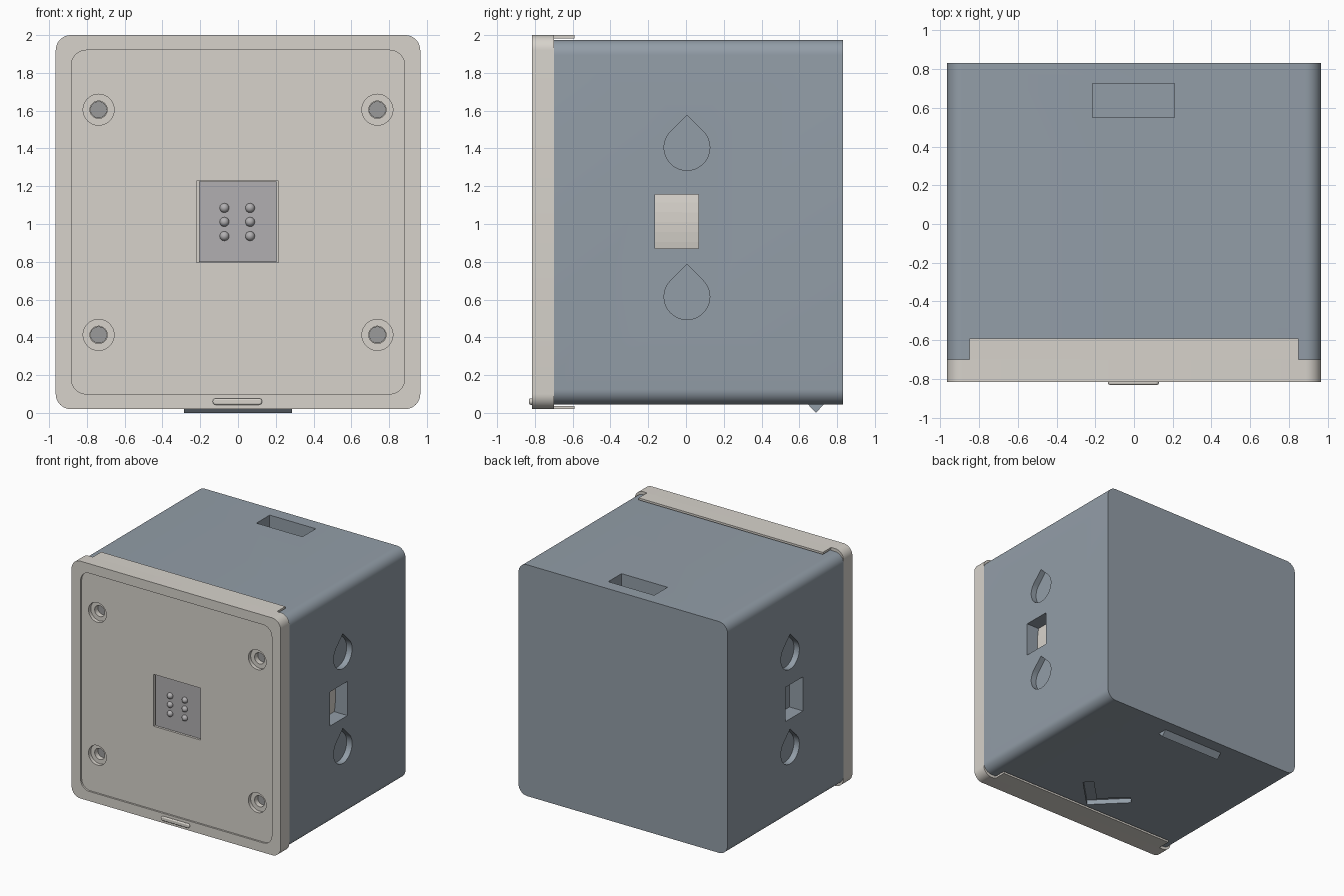
import bpy, bmesh, math
from mathutils import Vector

if "Cube" in bpy.data.objects:
    bpy.data.objects.remove(bpy.data.objects["Cube"])

def material(name, rgb):
    m = bpy.data.materials.new(name)
    m.diffuse_color = (*rgb, 1)
    m.use_nodes = True
    m.node_tree.nodes["Principled BSDF"].inputs["Base Color"].default_value = m.diffuse_color
    return m

BLUE = material("blue_grey", (0.29, 0.34, 0.39))
BEIGE = material("warm_white", (0.68, 0.65, 0.60))
GREY = material("mid_grey", (0.44, 0.43, 0.44))
STEEL = material("steel", (0.33, 0.33, 0.33))

def rounded(cx, cz, w, h, r, n=10):
    pts = []
    for i, (sx, sz) in enumerate(((1, 1), (-1, 1), (-1, -1), (1, -1))):
        for k in range(n + 1):
            a = math.pi / 2 * (i + k / n)
            pts.append((cx + sx * (w / 2 - r) + r * math.cos(a), cz + sz * (h / 2 - r) + r * math.sin(a)))
    return pts

def circle(cx, cz, r, n=40):
    return [(cx + r * math.cos(2 * math.pi * k / n), cz + r * math.sin(2 * math.pi * k / n)) for k in range(n)]

def rect(u0, u1, v0, v1):
    return [(u0, v0), (u1, v0), (u1, v1), (u0, v1)]

def teardrop(cy, cz, r):
    # circle with a 45 degree point on top
    arc = [math.radians(135 + 270 * k / 36) for k in range(37)]
    return [(cy, cz + r * math.sqrt(2))] + [(cy + r * math.cos(a), cz + r * math.sin(a)) for a in arc]

def prism(name, pts, axis, a, b, mat=None):
    """Extrude a 2D profile along an axis from a to b."""
    put = {'x': lambda u, v, t: (t, u, v), 'y': lambda u, v, t: (u, t, v), 'z': lambda u, v, t: (u, v, t)}[axis]
    bm = bmesh.new()
    lo = [bm.verts.new(put(u, v, a)) for u, v in pts]
    hi = [bm.verts.new(put(u, v, b)) for u, v in pts]
    bm.faces.new(lo)
    bm.faces.new(hi)
    for i in range(len(pts)):
        j = (i + 1) % len(pts)
        bm.faces.new((lo[i], lo[j], hi[j], hi[i]))
    bmesh.ops.recalc_face_normals(bm, faces=bm.faces)
    me = bpy.data.meshes.new(name)
    bm.to_mesh(me)
    bm.free()
    ob = bpy.data.objects.new(name, me)
    bpy.context.collection.objects.link(ob)
    if mat:
        me.materials.append(mat)
    return ob

def boolean(ob, tool, op='DIFFERENCE'):
    m = ob.modifiers.new("cut", 'BOOLEAN')
    m.object, m.operation, m.solver = tool, op, 'EXACT'
    bpy.context.view_layer.objects.active = ob
    bpy.ops.object.modifier_apply(modifier=m.name)
    bpy.data.objects.remove(tool)

def smooth(ob, deg=30):
    bpy.ops.object.select_all(action='DESELECT')
    ob.select_set(True)
    bpy.context.view_layer.objects.active = ob
    bpy.ops.object.shade_smooth_by_angle(angle=math.radians(deg))

# box body
body = prism("body", rounded(0, 1.01, 1.93, 1.93, 0.08), 'y', -0.70, 0.83, BLUE)
for s in (-1, 1):
    # magnet pockets and connector window on each side
    for cz in (0.615, 1.405):
        boolean(body, prism("cutter", teardrop(0.005, cz, 0.121), 'x', s * 0.915, s * 1.1))
    boolean(body, prism("cutter", rect(-0.165, 0.065, 0.87, 1.155), 'x', s * 0.84, s * 1.1))
# slot in the top, arrow groove in the bottom
boolean(body, prism("cutter", rect(-0.215, 0.21, 0.55, 0.725), 'z', 1.75, 2.1))
arrow = [(0, -0.58), (0.25, -0.33), (0.19, -0.27), (0, -0.46), (-0.19, -0.27), (-0.25, -0.33)]
boolean(body, prism("cutter", arrow, 'z', -0.1, 0.085))
smooth(body)

# locating ridge under the body
prism("bottom_ridge", [(0.645, 0.046), (0.73, 0.046), (0.688, 0.0)], 'x', -0.285, 0.285, BLUE)

# curved inner part seen through the right window
for nm, y0, y1, r in (("inner_drum", -0.165, -0.02, 0.86), ("inner_drum_rim", -0.02, 0.065, 0.855)):
    arc = [math.radians(-10.5 + 3.5 * k) for k in range(7)]
    pts = [(r * math.cos(a), 1.01 + r * math.sin(a)) for a in arc]
    prism(nm, [(0.8, pts[0][1])] + pts + [(0.8, pts[-1][1])], 'y', y0, y1, BEIGE)

# front lid
lid = prism("front_lid", rounded(0, 1.01, 1.93, 1.98, 0.08), 'y', -0.815, -0.70, BEIGE)
boolean(lid, prism("cutter", rounded(0, 1.01, 1.765, 1.82, 0.08), 'y', -0.9, -0.80))
boolean(lid, prism("cutter", rect(-0.22, 0.215, 0.795, 1.228), 'y', -0.9, -0.75))
screws = [(x, z) for x in (-0.738, 0.738) for z in (0.413, 1.605)]
for x, z in screws:
    boolean(lid, prism("cutter", circle(x, z, 0.082), 'y', -0.9, -0.77))
    boolean(lid, prism("cutter", circle(x, z, 0.046), 'y', -0.9, -0.71))
smooth(lid)
for x, z in screws:
    prism("screw", circle(x, z, 0.044), 'y', -0.73, -0.705, STEEL)

# lid lips that overlap the body top and bottom
for nm, z0, z1 in (("top_lip", 1.983, 2.0), ("bottom_lip", 0.02, 0.037)):
    prism(nm, rect(-0.85, 0.85, -0.705, -0.59), 'z', z0, z1, BEIGE)

# raised finger bar at the bottom of the lid
bar = prism("finger_bar", rounded(-0.003, 0.06, 0.262, 0.034, 0.0165, 6), 'y', -0.83, -0.80, BEIGE)
bv = bar.modifiers.new("round", 'BEVEL')
bv.width, bv.segments, bv.limit_method, bv.angle_limit = 0.008, 3, 'ANGLE', math.radians(60)
smooth(bar)

# centre touch pad with six dots
prism("touch_pad", rect(-0.207, 0.205, 0.8, 1.224), 'y', -0.79, -0.74, GREY)
for x in (-0.072, 0.064):
    for z in (0.936, 1.011, 1.085):
        bpy.ops.mesh.primitive_uv_sphere_add(segments=24, ring_count=12, radius=0.025, location=(x, -0.79, z))
        dot = bpy.context.object
        dot.name = "touch_dot"
        dot.data.materials.append(GREY)
        smooth(dot)
